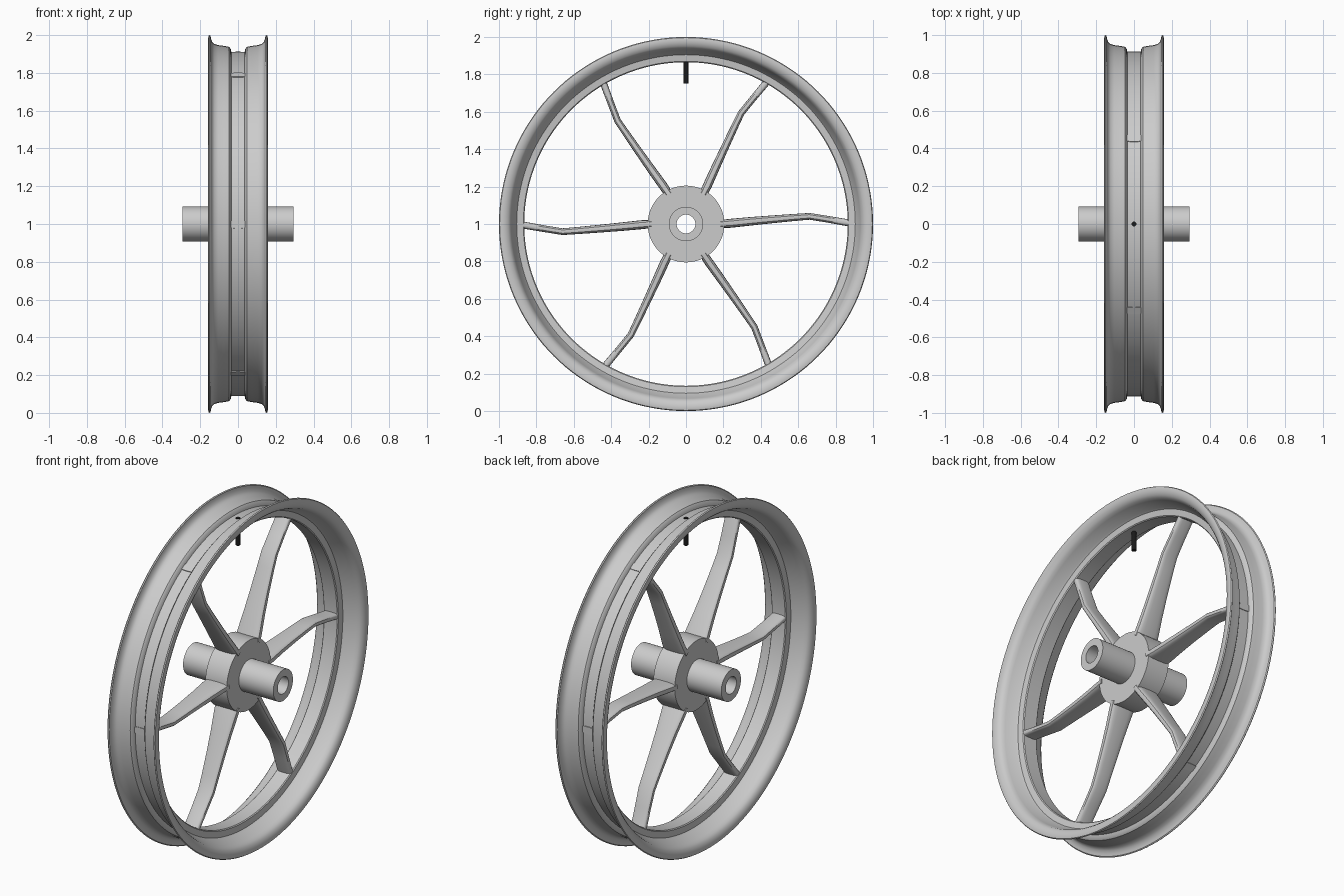
import bpy, bmesh
from math import sin, cos, pi, radians, copysign
from mathutils import Matrix, Vector

if "Cube" in bpy.data.objects:
    bpy.data.objects.remove(bpy.data.objects["Cube"])

AXLE = Vector((0, 0, 1))


def finish(bm, name, angle=30):
    bmesh.ops.recalc_face_normals(bm, faces=bm.faces)
    me = bpy.data.meshes.new(name)
    bm.to_mesh(me)
    bm.free()
    ob = bpy.data.objects.new(name, me)
    bpy.context.collection.objects.link(ob)
    ob.location = AXLE
    bpy.ops.object.select_all(action='DESELECT')
    ob.select_set(True)
    bpy.context.view_layer.objects.active = ob
    bpy.ops.object.shade_smooth_by_angle(angle=radians(angle))
    return ob


def bridge(bm, rings, wrap):
    """Join successive closed vertex rings with quads."""
    count = len(rings) if wrap else len(rings) - 1
    for i in range(count):
        a, b = rings[i], rings[(i + 1) % len(rings)]
        for j in range(len(a)):
            k = (j + 1) % len(a)
            bm.faces.new((a[j], a[k], b[k], b[j]))


def lathe(name, half, segs):
    """Mirror a half profile of (x, radius) and spin it round the x axis."""
    profile = half + [(-x, r) for x, r in reversed(half)]
    bm = bmesh.new()
    rings = [[bm.verts.new((x, r * cos(2 * pi * j / segs), r * sin(2 * pi * j / segs)))
              for j in range(segs)] for x, r in profile]
    bridge(bm, rings, True)
    return finish(bm, name)


# Rim: dropped centre well, tyre seats and rolled lips
lathe("rim", [
    (0.035, 0.910), (0.039, 0.928), (0.048, 0.938), (0.075, 0.943), (0.105, 0.947),
    (0.125, 0.953), (0.137, 0.965), (0.143, 0.982), (0.145, 0.995), (0.150, 1.0),
    (0.156, 0.996), (0.158, 0.985), (0.156, 0.968), (0.149, 0.951), (0.137, 0.939),
    (0.120, 0.932), (0.062, 0.912), (0.052, 0.905), (0.047, 0.870), (0.042, 0.865)], 144)

# Hub: drum with a bored axle sleeve
lathe("hub", [(0.295, 0.050), (0.295, 0.092), (0.070, 0.092), (0.070, 0.205),], 64)
hub = bpy.context.object
# close nothing across the bore: the mirrored profile must return along it
bm = bmesh.new()
segs = 64
outline = [(0.295, 0.05), (0.295, 0.092), (0.07, 0.092), (0.07, 0.205),
           (-0.07, 0.205), (-0.07, 0.092), (-0.295, 0.092), (-0.295, 0.05)]
bridge(bm, [[bm.verts.new((x, r * cos(2 * pi * j / segs), r * sin(2 * pi * j / segs)))
             for j in range(segs)] for x, r in outline], True)
bpy.data.objects.remove(hub)
finish(bm, "hub")

# Spokes: kinked, tapering blades (radius, offset, half width, half thickness)
STATIONS = [(0.185, 0.000, 0.076, 0.022), (0.24, 0.004, 0.071, 0.024),
            (0.33, 0.013, 0.063, 0.023), (0.45, 0.024, 0.056, 0.021),
            (0.58, 0.035, 0.051, 0.019), (0.66, 0.041, 0.049, 0.018),
            (0.76, 0.025, 0.047, 0.018), (0.87, 0.006, 0.046, 0.019),
            (0.914, 0.002, 0.046, 0.021)]
N = 20


def rounded(v, power=0.6):
    return copysign(abs(v) ** power, v)


for i in range(6):
    bm = bmesh.new()
    rings = [[bm.verts.new((w * rounded(cos(2 * pi * j / N)), r,
                            off + t * rounded(sin(2 * pi * j / N))))
              for j in range(N)] for r, off, w, t in STATIONS]
    bridge(bm, rings, False)
    bm.faces.new(rings[0])
    bm.faces.new(rings[-1])
    bm.transform(Matrix.Rotation(i * pi / 3, 4, 'X'))
    finish(bm, f"spoke_{i + 1}", 35)

# Valve stem: black, through the rim at the top
black = bpy.data.materials.new("black_rubber")
black.diffuse_color = (0.01, 0.01, 0.01, 1)
black.use_nodes = True
black.node_tree.nodes["Principled BSDF"].inputs["Base Color"].default_value = black.diffuse_color
bm = bmesh.new()
bmesh.ops.create_cone(bm, cap_ends=True, segments=24, radius1=0.013, radius2=0.013,
                      depth=0.16, matrix=Matrix.Translation((0, 0, 0.832)))
finish(bm, "valve_stem").data.materials.append(black)
